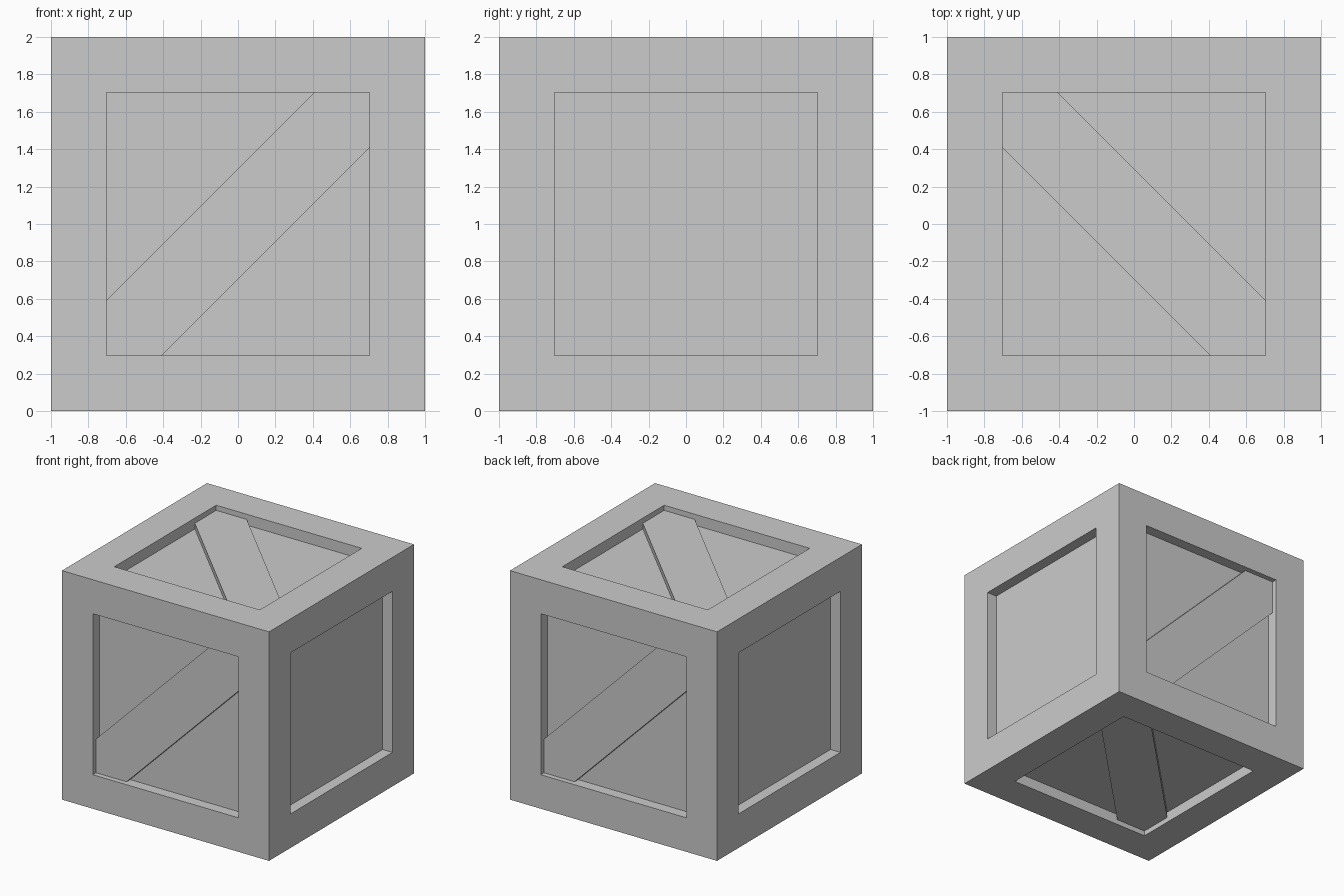
import bpy, bmesh
from math import radians
from mathutils import Matrix

if "Cube" in bpy.data.objects:
    bpy.data.objects.remove(bpy.data.objects["Cube"])

RIM = 0.297      # frame width
DEPTH = 0.095    # panel recess
THICK = 0.05     # brace thickness
H = 1 - RIM      # half opening
C = H - 0.295    # where a brace edge meets the opening
CENTRE = Matrix.Translation((0, 0, 1))


def to_object(name, bm):
    bmesh.ops.recalc_face_normals(bm, faces=bm.faces[:])
    mesh = bpy.data.meshes.new(name)
    bm.to_mesh(mesh)
    bm.free()
    obj = bpy.data.objects.new(name, mesh)
    bpy.context.collection.objects.link(obj)
    return obj


# Crate body: cube with a recessed panel on all six sides
bm = bmesh.new()
bmesh.ops.create_cube(bm, size=2, matrix=CENTRE)
panels = bm.faces[:]
bmesh.ops.inset_individual(bm, faces=panels, thickness=RIM, use_even_offset=True)
walls = bmesh.ops.extrude_discrete_faces(bm, faces=panels)
for f in walls["faces"]:
    f.normal_update()
    bmesh.ops.translate(bm, verts=f.verts[:], vec=-f.normal * DEPTH)
to_object("crate_body", bm)


# Diagonal brace, cut to the opening; slope is +1 rising or -1 falling
def brace(name, slope, rotation):
    outline = [(-H, -H), (-C, -H), (H, C), (H, H), (C, H), (-H, -C)]
    bm = bmesh.new()
    face = bm.faces.new([bm.verts.new((x, DEPTH - 1, slope * z)) for x, z in outline])
    ext = bmesh.ops.extrude_face_region(bm, geom=[face])
    verts = [g for g in ext["geom"] if isinstance(g, bmesh.types.BMVert)]
    bmesh.ops.translate(bm, verts=verts, vec=(0, -THICK, 0))
    bm.transform(CENTRE @ rotation)
    to_object(name, bm)


brace("front_brace", 1, Matrix.Identity(4))
brace("back_brace", 1, Matrix.Rotation(radians(180), 4, 'Z'))
brace("top_brace", -1, Matrix.Rotation(radians(-90), 4, 'X'))
brace("bottom_brace", -1, Matrix.Rotation(radians(90), 4, 'X'))
